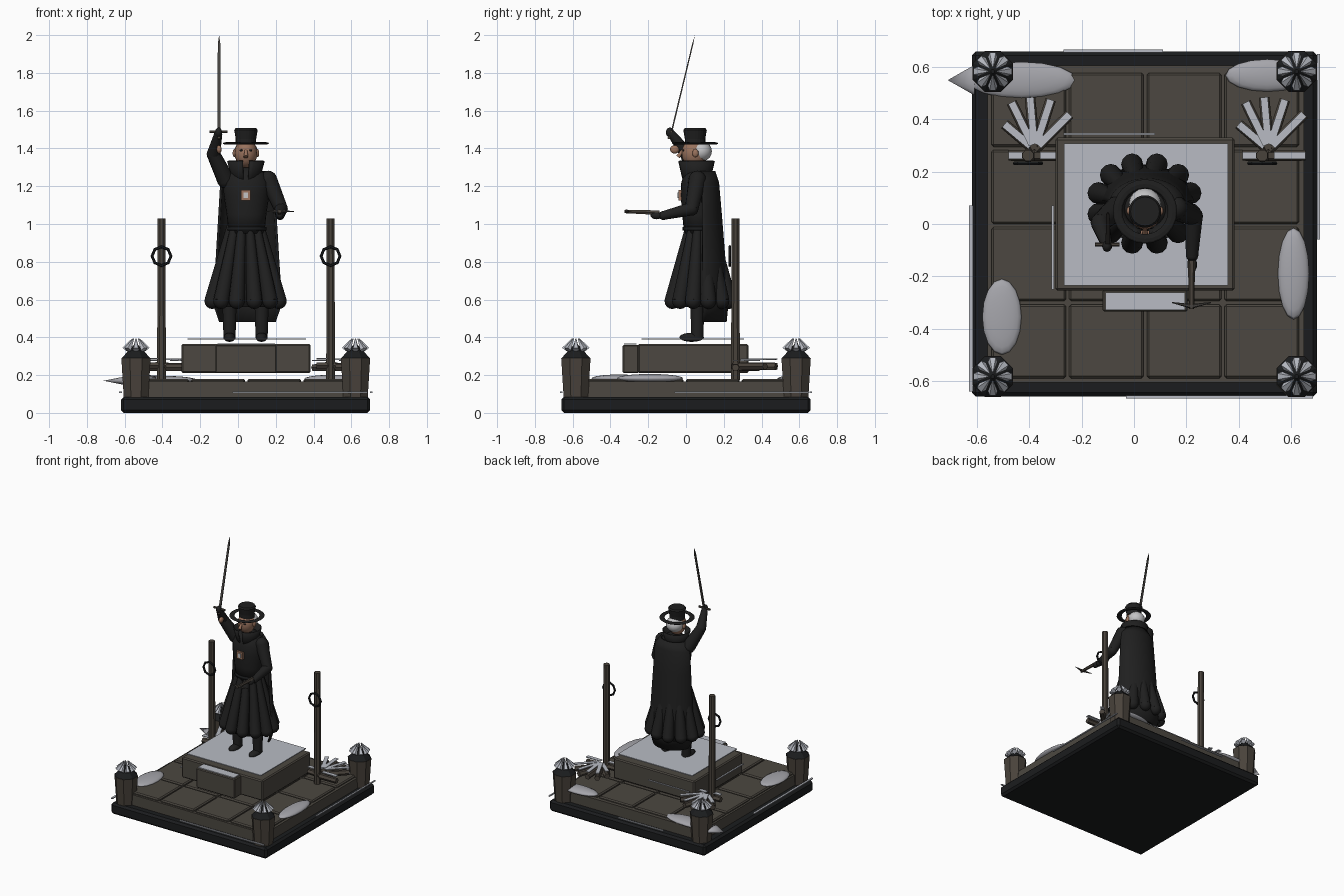
import bpy, bmesh
from math import sin, cos, pi, radians
from mathutils import Vector, Matrix

cube = bpy.data.objects.get("Cube")
if cube:
    bpy.data.objects.remove(cube, do_unlink=True)


def material(name, *rgb):
    m = bpy.data.materials.new(name)
    m.use_nodes = True
    m.diffuse_color = (*rgb, 1)
    m.node_tree.nodes["Principled BSDF"].inputs["Base Color"].default_value = (*rgb, 1)
    return m


CLOTH = material("black cloth", .014, .014, .014)
IRON = material("black iron", .011, .012, .013)
STONE = material("brown stone", .072, .064, .052)
TIMBER = material("weathered timber", .066, .055, .044)
SNOW = material("snow", .48, .5, .55)
DRIFT = material("grey drift", .38, .38, .41)
SKIN = material("skin", .32, .17, .11)
HAIR = material("white hair", .55, .55, .56)
STEEL = material("dark steel", .06, .055, .05)


def finish(name, mat, bm, smooth=False):
    bmesh.ops.recalc_face_normals(bm, faces=bm.faces)
    mesh = bpy.data.meshes.new(name)
    bm.to_mesh(mesh)
    bm.free()
    mesh.materials.append(mat)
    for p in mesh.polygons:
        p.use_smooth = smooth
    ob = bpy.data.objects.new(name, mesh)
    bpy.context.collection.objects.link(ob)
    return ob


def box(name, mat, lo, hi, bevel=0):
    lo, hi = Vector(lo), Vector(hi)
    bm = bmesh.new()
    bmesh.ops.create_cube(bm, size=1, matrix=Matrix.Translation((lo + hi) / 2) @ Matrix.Diagonal((*(hi - lo), 1)))
    if bevel:
        bmesh.ops.bevel(bm, geom=bm.edges[:], offset=bevel, segments=1, affect='EDGES')
    return finish(name, mat, bm)


def rod(name, mat, a, b, r1, r2, n=12, smooth=True, flat=1):
    """Tapered cylinder from a to b; flat squeezes it along its local y."""
    a, b = Vector(a), Vector(b)
    d = b - a
    turn = d.to_track_quat('Z', 'Y').to_matrix().to_4x4()
    bm = bmesh.new()
    bmesh.ops.create_cone(bm, cap_ends=True, segments=n, radius1=r1, radius2=r2, depth=d.length,
                          matrix=Matrix.Translation((a + b) / 2) @ turn @ Matrix.Diagonal((1, flat, 1, 1))
                          @ Matrix.Rotation(pi / n, 4, 'Z'))
    ob = finish(name, mat, bm, smooth)
    if smooth:
        for p in ob.data.polygons:
            p.use_smooth = len(p.vertices) <= 4
    return ob


def ball(name, mat, c, size, seg=16, rings=10):
    bm = bmesh.new()
    bmesh.ops.create_uvsphere(bm, u_segments=seg, v_segments=rings, radius=1,
                              matrix=Matrix.Translation(c) @ Matrix.Diagonal((*size, 1)))
    return finish(name, mat, bm, True)


def lathe(name, mat, c, profile, start=0, end=2 * pi, n=24, smooth=True, caps=True):
    """Elliptical rings (z, rx, ry) around centre c, optionally a partial sweep."""
    full = end - start > 6.2
    count = n if full else n + 1
    bm = bmesh.new()
    rings = []
    for z, rx, ry in profile:
        angles = [start + (end - start) * i / n for i in range(count)]
        rings.append([bm.verts.new((c[0] + rx * cos(t), c[1] + ry * sin(t), z)) for t in angles])
    for low, high in zip(rings, rings[1:]):
        for i in range(n):
            j = (i + 1) % count
            bm.faces.new((low[i], low[j], high[j], high[i]))
    if full and caps:
        bm.faces.new(rings[0])
        bm.faces.new(rings[-1])
    return finish(name, mat, bm, smooth)


def torus(name, mat, c, R, r, n, m, upright=False, squash=1):
    bpy.ops.mesh.primitive_torus_add(major_radius=R, minor_radius=r, major_segments=n, minor_segments=m,
                                     location=c, rotation=(pi / 2 if upright else 0, 0, 0))
    ob = bpy.context.object
    ob.name = name
    ob.scale.z = squash
    ob.data.materials.append(mat)
    return ob


CX = .04

# Plinth, floor slab and paving
box("base", IRON, (-.62, -.66, 0), (.70, .66, .085), .015)
box("floor", STONE, (-.56, -.605, .08), (.65, .605, .165))
for i in range(4):
    for j in range(4):
        x, y = -.545 + i * .297, -.59 + j * .295
        box("paving_tile", STONE, (x, y, .15), (x + .285, y + .283, .18), .008)

# Corner bollards with iron caps and frost crowns
for x in (-.54, .622):
    for y in (-.583, .583):
        rod("bollard", TIMBER, (x, y, .08), (x, y, .29), .07, .084, 8, False)
        rod("bollard_cap", IRON, (x, y, .288), (x, y, .365), .084, .008, 8, False)
        for k in range(8):
            t = k * pi / 4
            u, v = cos(t), sin(t)
            rod("frost_spike", SNOW, (x + .06 * u, y + .06 * v, .335),
                (x + .018 * u, y + .018 * v, .393), .02, .003, 5, False)

# Frost strips along edges of the base and pedestal
for lo, hi in (((-.03, -.668, .105), (.685, -.655, .112)), ((-.27, .655, .105), (.11, .668, .112)),
               ((-.63, -.64, .105), (-.615, .07, .112)), ((.70, -.06, .105), (.711, .65, .112)),
               ((-.27, .34, .28), (.08, .348, .287)), ((-.315, -.25, .28), (-.305, .07, .287))):
    box("frost_strip", SNOW, lo, hi)

# Pedestal, step and their snow sheets
box("pedestal", STONE, (-.30, -.255, .21), (.385, .33, .365), .008)
box("step", STONE, (-.12, -.335, .21), (.205, -.25, .36), .006)
box("pedestal_snow", SNOW, (-.268, -.236, .388), (.36, .307, .395))
box("step_snow", SNOW, (-.108, -.328, .362), (.195, -.262, .368))

# Snow drifts
ball("drift_front_right", DRIFT, (-.505, -.355, .183), (.075, .145, .02))
ball("drift_left", DRIFT, (.61, -.19, .183), (.06, .175, .023))
ball("drift_back_left", DRIFT, (.51, .568, .18), (.16, .062, .022))
ball("drift_back_right", DRIFT, (-.43, .55, .175), (.21, .07, .022))
rod("drift_point", DRIFT, (-.61, .55, .17), (-.712, .55, .17), .06, 0, 12, True, .35)

# Hitching posts with rings and split firewood
for px in (-.405, .49):
    rod("hitching_post", TIMBER, (px, .262, .175), (px, .262, 1.03), .025, .023, 8, False)
    torus("tether_ring", IRON, (px, .232, .83), .05, .008, 8, 6, True)
    for a, length in ((140, .15), (116, .2), (95, .2), (72, .2), (45, .19), (0, .14), (180, .1)):
        u, v = cos(radians(a)), sin(radians(a))
        x, y = px + .025, .285 if v > .1 else .262
        z = .24 + .002 * (a % 7)
        rod("firewood", TIMBER, (x, y, z), (x + length * u, y + length * v, z), .022, .02, 6, False)
        strip = box("firewood_snow", SNOW, (.02, -.014, 0), (length, .014, .006))
        strip.location = (x, y, z + .035)
        strip.rotation_euler.z = radians(a)

# Boots and legs
for x in (-.045, .125):
    rod("leg", CLOTH, (x, .06, .40), (x, .06, .62), .033, .04)
    ball("boot", CLOTH, (x, .03, .40), (.032, .065, .024))

# Coat skirt made of round folds
C = (CX, .078)
lathe("skirt_core", CLOTH, C, [(.56, .18, .15), (.75, .135, .115), (.99, .08, .065)])
for k in range(12):
    t = (k + .5) * pi / 6
    low = (C[0] + .182 * cos(t), C[1] + .155 * sin(t), .592)
    high = (C[0] + .08 * cos(t), C[1] + .06 * sin(t), .99)
    rod("skirt_fold", CLOTH, low, high, .042, .022)
    ball("skirt_hem", CLOTH, low, (.042, .042, .042), 12, 8)

# Torso, belt, collar and clasp
T = (.045, .065)
lathe("torso", CLOTH, T, [(.95, .095, .075), (1.05, .105, .085), (1.15, .12, .093),
                          (1.22, .122, .09), (1.265, .1, .075), (1.30, .06, .05)])
lathe("belt", IRON, T, [(.965, .105, .083), (.985, .105, .083)])
collar = lathe("collar", CLOTH, (.042, .055), [(1.21, .06, .06), (1.27, .075, .075), (1.335, .092, .09)],
               start=-1.4, end=4.54, caps=False)
collar.modifiers.new("thickness", 'SOLIDIFY').thickness = .008
box("clasp", SKIN, (.015, -.04, 1.125), (.067, -.015, 1.18))
box("clasp_face", HAIR, (.029, -.044, 1.137), (.053, -.038, 1.168))

# Cape hanging behind the shoulders
cape = lathe("cape", CLOTH, (.05, .075), [(.48, .15, .14), (.58, .185, .15), (.8, .17, .135),
                                          (1.05, .155, .115), (1.22, .145, .1), (1.28, .1, .08)],
             start=.1, end=pi - .1)
cape.modifiers.new("thickness", 'SOLIDIFY').thickness = .012

# Head, face and hair
ball("head", SKIN, (.042, .045, 1.375), (.06, .068, .078))
rod("nose", SKIN, (.042, -.018, 1.39), (.042, -.042, 1.355), .007, .013, 8)
for s in (-1, 1):
    ball("ear", SKIN, (.042 + s * .061, .05, 1.375), (.01, .017, .022), 10, 6)
    ball("eye", IRON, (.042 + s * .024, -.013, 1.39), (.009, .006, .006), 8, 6)
ball("hair", HAIR, (.042, .077, 1.385), (.062, .06, .055))

# Hat with an open ring brim
lathe("hat_crown", CLOTH, (.042, .048), [(1.42, .054, .054), (1.45, .054, .054), (1.497, .062, .062),
                                         (1.507, .055, .055)], smooth=False)
torus("hat_brim", CLOTH, (.042, .048, 1.427), .105, .018, 24, 8, squash=.35)


# Sleeves
def sleeve(name, points, radii):
    for k in range(len(points)):
        ball(name + "_joint", CLOTH, points[k], [radii[k]] * 3, 12, 8)
        if k:
            rod(name, CLOTH, points[k - 1], points[k], radii[k - 1], radii[k])


sleeve("right_sleeve", [(-.065, .06, 1.235), (-.13, .005, 1.37), (-.105, -.075, 1.475)], [.047, .036, .022])
sleeve("left_sleeve", [(.16, .06, 1.235), (.228, .03, 1.08), (.222, -.12, 1.045)], [.047, .036, .024])
ball("right_hand", SKIN, (-.1, -.06, 1.395), (.014, .025, .022), 10, 8)
ball("right_glove", CLOTH, (-.103, -.085, 1.485), (.019, .022, .026), 10, 8)
ball("left_hand", CLOTH, (.222, -.155, 1.045), (.019, .033, .02), 10, 8)

# Raised sword
rod("sword_grip", TIMBER, (-.1, -.09, 1.45), (-.1, -.078, 1.50), .009, .008, 8)
rod("sword_guard", TIMBER, (-.15, -.078, 1.488), (-.055, -.078, 1.488), .008, .008, 6, False)
rod("sword_blade", STEEL, (-.1, -.076, 1.49), (-.1, .035, 1.95), .012, .010, 4, False, .45)
rod("sword_tip", STEEL, (-.1, .035, 1.95), (-.1, .047, 2.0), .010, 0, 4, False, .45)

# Hand crossbow
rod("crossbow_stock", TIMBER, (.22, -.14, 1.06), (.22, -.325, 1.066), .014, .01, 6, False)
for s in (-1, 1):
    rod("crossbow_limb", STEEL, (.22, -.315, 1.068), (.22 + s * .075, -.3, 1.066), .009, .002, 6, False)
